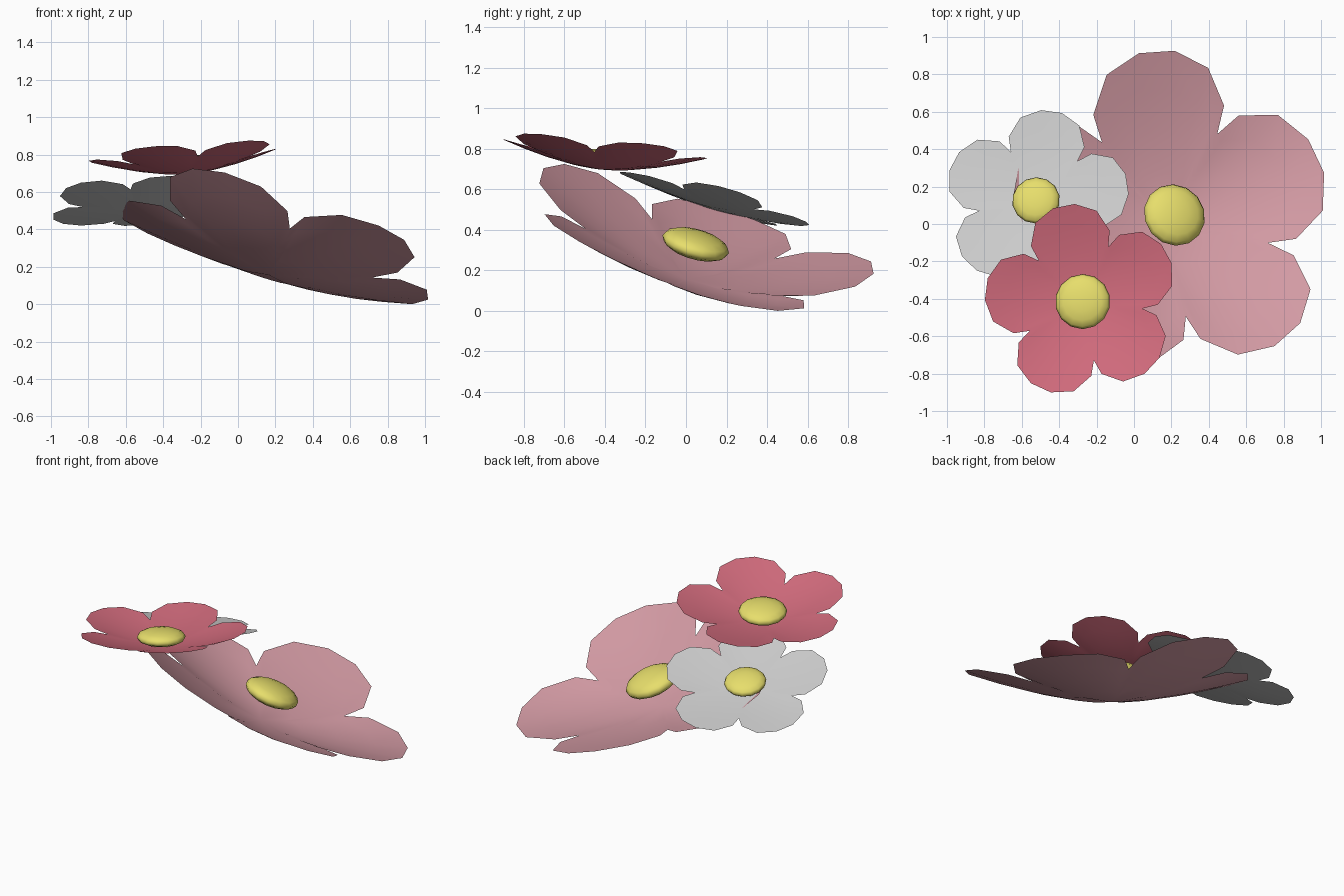
import bpy, bmesh, math
from mathutils import Vector, Matrix

if "Cube" in bpy.data.objects:
    bpy.data.objects.remove(bpy.data.objects["Cube"])


def material(name, rgb):
    m = bpy.data.materials.new(name)
    m.diffuse_color = (*rgb, 1)
    m.use_nodes = True
    m.node_tree.nodes["Principled BSDF"].inputs["Base Color"].default_value = m.diffuse_color
    return m


PINK = material("soft_pink", (0.66, 0.33, 0.375))
RED = material("rose_red", (0.63, 0.145, 0.20))
WHITE = material("white", (0.61, 0.61, 0.61))
YELLOW = material("yellow", (0.83, 0.76, 0.155))

# Half outline of one petal: (angle from petal axis, radius as fraction of flower radius)
HALF = [(36, 0.62), (32, 0.78), (20, 0.94), (6.5, 1.0)]
OUTLINE = [(-a, r) for a, r in HALF] + [(a, r) for a, r in reversed(HALF)]
RINGS = (0.3, 0.55, 0.78, 1.0)


def add_object(name, bm, mat, matrix):
    me = bpy.data.meshes.new(name)
    bm.to_mesh(me)
    bm.free()
    me.materials.append(mat)
    for p in me.polygons:
        p.use_smooth = True
    ob = bpy.data.objects.new(name, me)
    ob.data.transform(matrix)
    bpy.context.collection.objects.link(ob)
    return ob


def flower(name, hub, slope, radius, depth, power, phase, cups, mat, core_r, core_up, core_flat):
    # slope = dz/dx, dz/dy of the flower's plane; cups = how far each petal rises
    normal = Vector((-slope[0], -slope[1], 1)).normalized()
    turn = Vector((0, 0, 1)).rotation_difference(normal).to_matrix().to_4x4()
    frame = Matrix.Translation(hub) @ turn

    # five cupped petals sharing a hub
    bm = bmesh.new()
    for k, cup in enumerate(cups):
        centre = bm.verts.new((0, 0, 0))
        prev = None
        for ang, rim in OUTLINE:
            col = []
            side = (ang / 36) ** 2
            # at the sides a petal meets the average rise of its neighbour
            edge = (cup + cups[(k + (1 if ang > 0 else -1)) % 5]) / 2
            lift = depth * (cup + (edge - cup) * side)
            t = math.radians(phase + 72 * k + ang)
            for f in RINGS:
                r = rim * f
                z = lift * r ** power + 0.08 * depth * r * f * side
                col.append(bm.verts.new((radius * r * math.cos(t), radius * r * math.sin(t), z)))
            if prev:
                bm.faces.new((centre, prev[0], col[0]))
                for i in range(len(RINGS) - 1):
                    bm.faces.new((prev[i], prev[i + 1], col[i + 1], col[i]))
            prev = col
    bmesh.ops.remove_doubles(bm, verts=bm.verts, dist=0.0005)
    bmesh.ops.recalc_face_normals(bm, faces=bm.faces)
    bm.normal_update()
    if sum(f.normal.z for f in bm.faces) < 0:
        bmesh.ops.reverse_faces(bm, faces=bm.faces)
    petals = add_object(name + "_petals", bm, mat, frame)

    # flattened round centre
    bm = bmesh.new()
    bmesh.ops.create_uvsphere(bm, u_segments=14, v_segments=8, radius=core_r)
    shape = Matrix.Translation((0, 0, core_up)) @ Matrix.Diagonal((1, 1, core_flat, 1))
    core = add_object(name + "_centre", bm, YELLOW, frame @ shape)
    return [petals, core]


parts = []
parts += flower("large_pink_flower", (0.165, 0.0, 0.135), (-0.30, -0.28), 0.885, 0.215, 1.5, 24,
                (0.85, 1.3, 0.65, 1.2, 1.1), PINK, 0.17, 0.185, 0.36)
parts += flower("red_flower", (-0.27, -0.42, 0.675), (0.08, -0.10), 0.52, 0.112, 1.6, 29,
                (1, 1, 1, 1, 1), RED, 0.148, 0.052, 0.32)
parts += flower("white_flower", (-0.52, 0.115, 0.49), (0.10, -0.28), 0.50, 0.065, 1.7, 9,
                (1, 0.7, 0.5, 1, 0.5), WHITE, 0.128, 0.042, 0.33)

# rest the group on the ground
low = min(v.co.z for o in parts for v in o.data.vertices)
for o in parts:
    o.data.transform(Matrix.Translation((0, 0, -low)))
